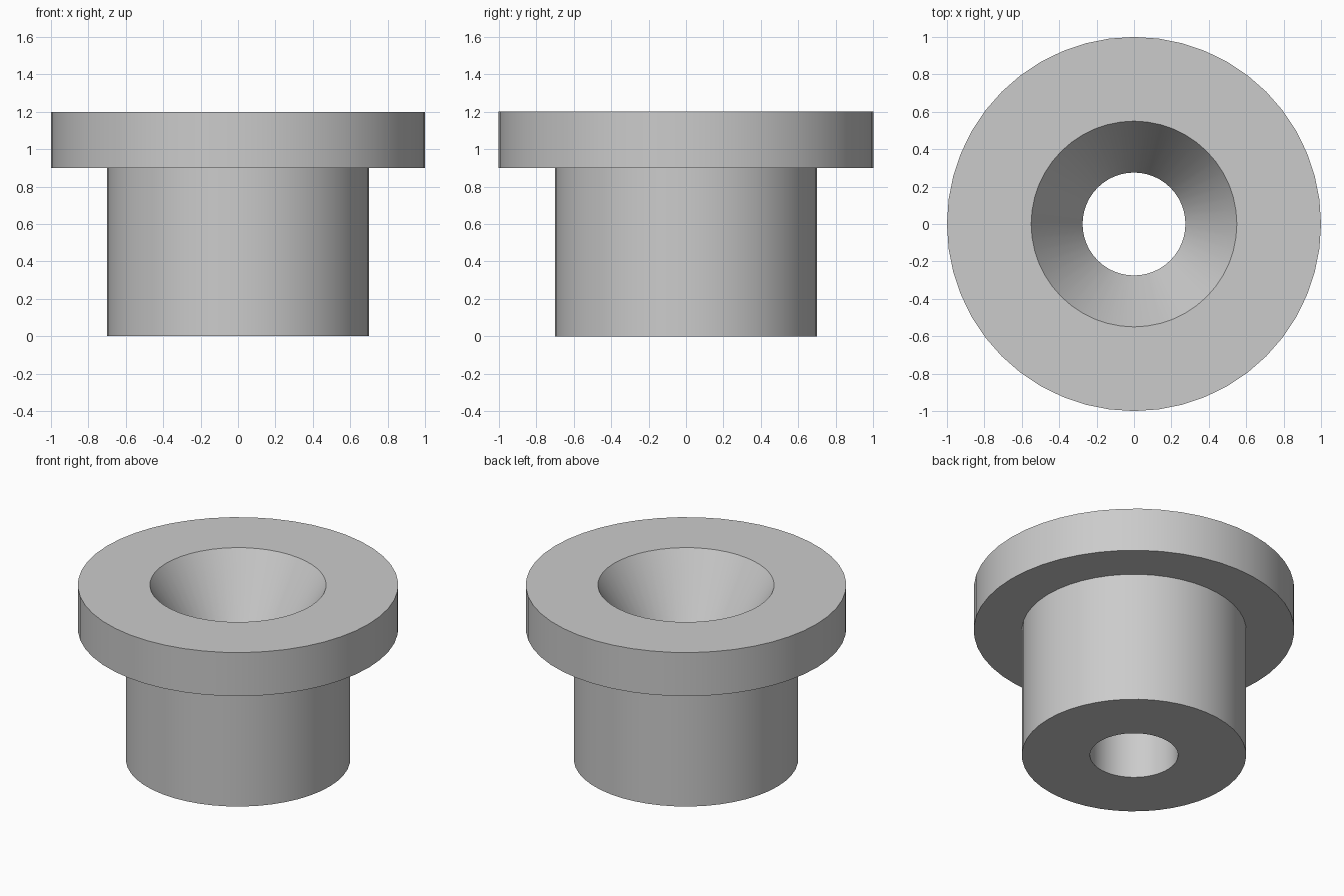
import bpy
import bmesh
import math

cube = bpy.data.objects.get("Cube")
if cube:
    bpy.data.objects.remove(cube, do_unlink=True)

SEGMENTS = 48

# Plain grey material
grey = bpy.data.materials.new("plain grey")
grey.use_nodes = True
colour = (0.6, 0.6, 0.6, 1)
grey.diffuse_color = colour
grey.node_tree.nodes["Principled BSDF"].inputs["Base Color"].default_value = colour


def lathe(name, profile):
    """Revolve a closed (radius, height) profile around the z axis."""
    bm = bmesh.new()
    rings = []
    for radius, height in profile:
        ring = []
        for i in range(SEGMENTS):
            a = math.tau * i / SEGMENTS
            ring.append(bm.verts.new((radius * math.cos(a), radius * math.sin(a), height)))
        rings.append(ring)
    for lower, upper in zip(rings, rings[1:] + rings[:1]):
        for i in range(SEGMENTS):
            j = (i + 1) % SEGMENTS
            bm.faces.new((lower[i], lower[j], upper[j], upper[i]))
    bmesh.ops.recalc_face_normals(bm, faces=bm.faces)
    mesh = bpy.data.meshes.new(name)
    bm.to_mesh(mesh)
    bm.free()
    mesh.materials.append(grey)
    obj = bpy.data.objects.new(name, mesh)
    bpy.context.collection.objects.link(obj)
    return obj


# Sleeve, flange, countersink and through hole in one closed profile
bushing = lathe("flanged_bushing", [
    (0.275, 0), (0.7, 0),          # bottom face
    (0.7, 0.9), (1, 0.9),          # sleeve wall, flange underside
    (1, 1.2), (0.55, 1.2),         # flange rim, top face
    (0.275, 0.75),                 # countersink into the bore
])

# Smooth walls with crisp edges
bpy.ops.object.select_all(action="DESELECT")
bushing.select_set(True)
bpy.context.view_layer.objects.active = bushing
bpy.ops.object.shade_smooth_by_angle(angle=math.radians(25))
